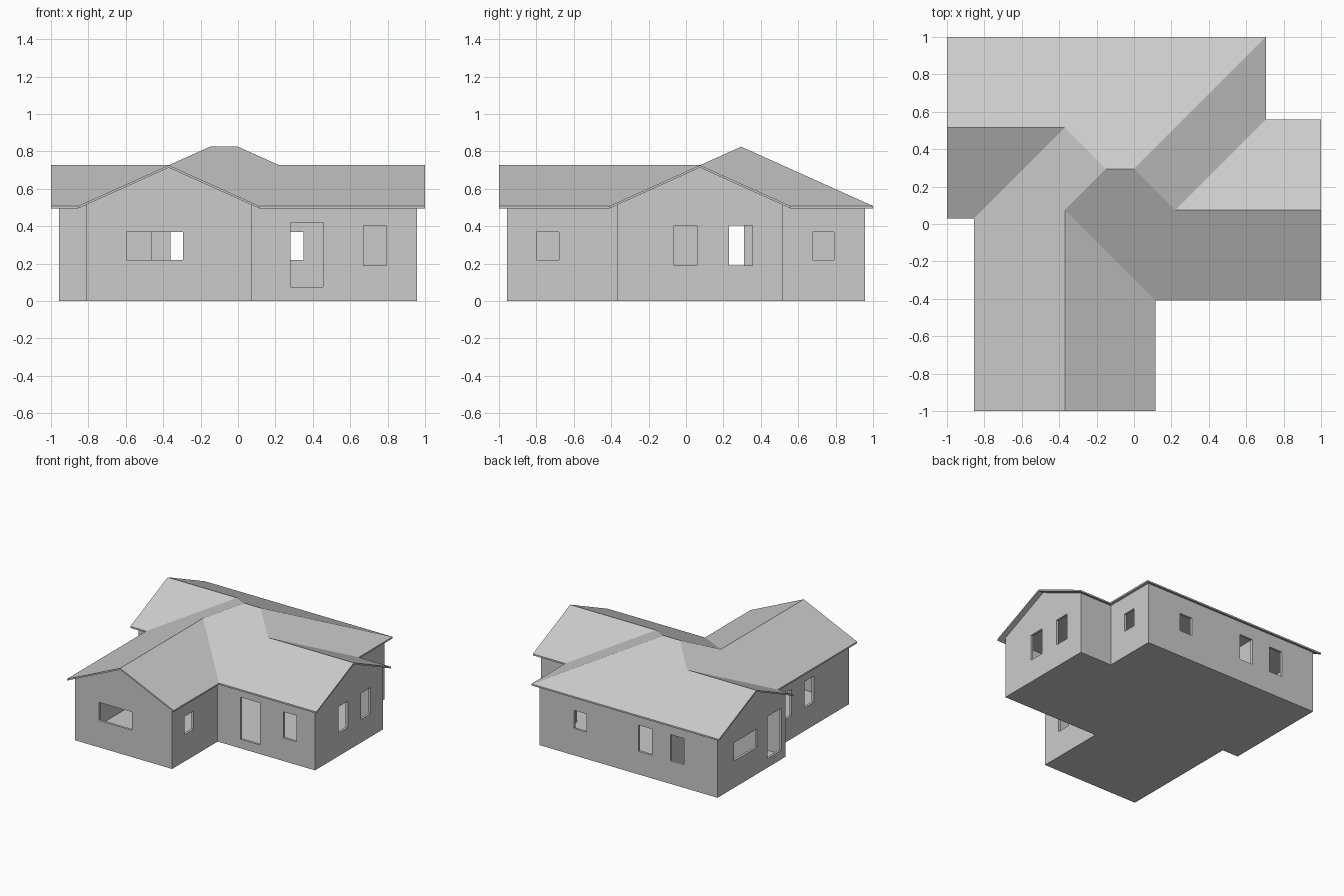
import bpy, bmesh, math

if "Cube" in bpy.data.objects:
    bpy.data.objects.remove(bpy.data.objects["Cube"])

SLOPE, EAVE, THICK = 0.45, 0.508, 0.013
INSET, WALL = 0.043, 0.02


def plan(i):
    """Roof plan points (x, y, rise distance from eave), outline moved inward by i."""
    xl, xr, yf, yb = -1 + i, 1 - i, -1 + i, 1 - i
    xe2, yn, ys, xe, xw, yl = .705 - i, .56 - i, -.41 + i, .115 - i, -.855 + i, .03 + i
    h = .485
    return {
        'a': (xl, yb, i), 'b': (xe2, yb, i), 'c': (xe2, yn, i), 'd': (xr, yn, i),
        'e': (xr, .075, h), 'f': (xr, ys, i), 'g': (xe, ys, i), 'h': (xe, yf, i),
        'i': (-.37, yf, h), 'j': (xw, yf, i), 'k': (xw, yl, i), 'l': (xl, yl, i),
        'm': (xl, .515, h),
        'P': (-.37, .515, h), 'Q': (-.15, .295, .705), 'R': (0, .295, .705),
        'S': (.22, .075, h), 'T': (-.37, .075, h)}


RIM = 'abcdefghijklm'
SLOPES = ['abRQPm', 'mPkl', 'kPQTij', 'iTgh', 'gTQRSef', 'bcSR', 'cdeS']


def solid(name, inset, top, bottom):
    """Closed solid over the plan; top and bottom give z from rise distance."""
    p = plan(inset)
    bm = bmesh.new()
    up = {k: bm.verts.new((x, y, top(r))) for k, (x, y, r) in p.items()}
    lo = {k: bm.verts.new((x, y, bottom(r))) for k, (x, y, r) in p.items()}
    for s in SLOPES:
        bm.faces.new([up[k] for k in s])
        bm.faces.new([lo[k] for k in s])
    for a, b in zip(RIM, RIM[1:] + RIM[0]):
        bm.faces.new([up[a], up[b], lo[b], lo[a]])
    bmesh.ops.dissolve_limit(bm, angle_limit=math.radians(1), verts=bm.verts[:], edges=bm.edges[:])
    bmesh.ops.recalc_face_normals(bm, faces=bm.faces[:])
    return finish(name, bm)


def finish(name, bm):
    me = bpy.data.meshes.new(name)
    bm.to_mesh(me)
    bm.free()
    ob = bpy.data.objects.new(name, me)
    bpy.context.collection.objects.link(ob)
    return ob


def boxes(name, spans):
    bm = bmesh.new()
    for x0, x1, y0, y1, z0, z1 in spans:
        for v in bmesh.ops.create_cube(bm, size=1)['verts']:
            v.co = (x0 + (v.co.x + .5) * (x1 - x0), y0 + (v.co.y + .5) * (y1 - y0),
                    z0 + (v.co.z + .5) * (z1 - z0))
    return finish(name, bm)


def cut(target, cutter):
    cutter.hide_render = True
    m = target.modifiers.new('cut', 'BOOLEAN')
    m.operation, m.solver, m.object = 'DIFFERENCE', 'EXACT', cutter
    bpy.context.view_layer.objects.active = target
    bpy.ops.object.modifier_apply(modifier=m.name)
    bpy.data.objects.remove(cutter)


# Roof slab and walls that follow its underside
under = EAVE - THICK
solid('roof', 0, lambda r: EAVE + SLOPE * r, lambda r: under + SLOPE * r)
walls = solid('walls', INSET, lambda r: under + SLOPE * r, lambda r: 0)

# Hollow interior with floor and flat ceiling
cut(walls, solid('room_cutter', INSET + WALL, lambda r: .495, lambda r: .02))

# Window and door openings: heights, then (axis, wall position, start, end, kind)
HEIGHTS = {'tall': (.19, .405), 'low': (.22, .37), 'door': (.075, .42)}
openings = [
    ('y', -.957, -.595, -.295, 'low'), ('y', -.367, .28, .455, 'door'),
    ('y', -.367, .67, .79, 'tall'),
    ('x', .957, -.065, .06, 'tall'), ('x', .957, .23, .355, 'tall'),
    ('x', .072, -.80, -.68, 'low'), ('x', .662, .675, .79, 'low'),
    ('y', .957, .235, .35, 'low'), ('y', .957, -.36, -.24, 'tall'),
    ('y', .957, -.65, -.53, 'tall'),
    ('x', -.957, .445, .745, 'low'), ('x', -.957, .13, .31, 'door'),
    ('x', -.812, -.21, -.09, 'tall'), ('x', -.812, -.50, -.38, 'tall')]
spans = []
for axis, w, s, e, kind in openings:
    across, along = (w - .04, w + .04), (s, e)
    spans.append((across + along if axis == 'x' else along + across) + HEIGHTS[kind])
cut(walls, boxes('opening_cutter', spans))

# Inner walls of the corner room
boxes('partition_side', [(-.48, -.46, .38, .937, .02, .495)])
boxes('partition_front', [(-.937, -.48, .38, .40, .02, .495)])
